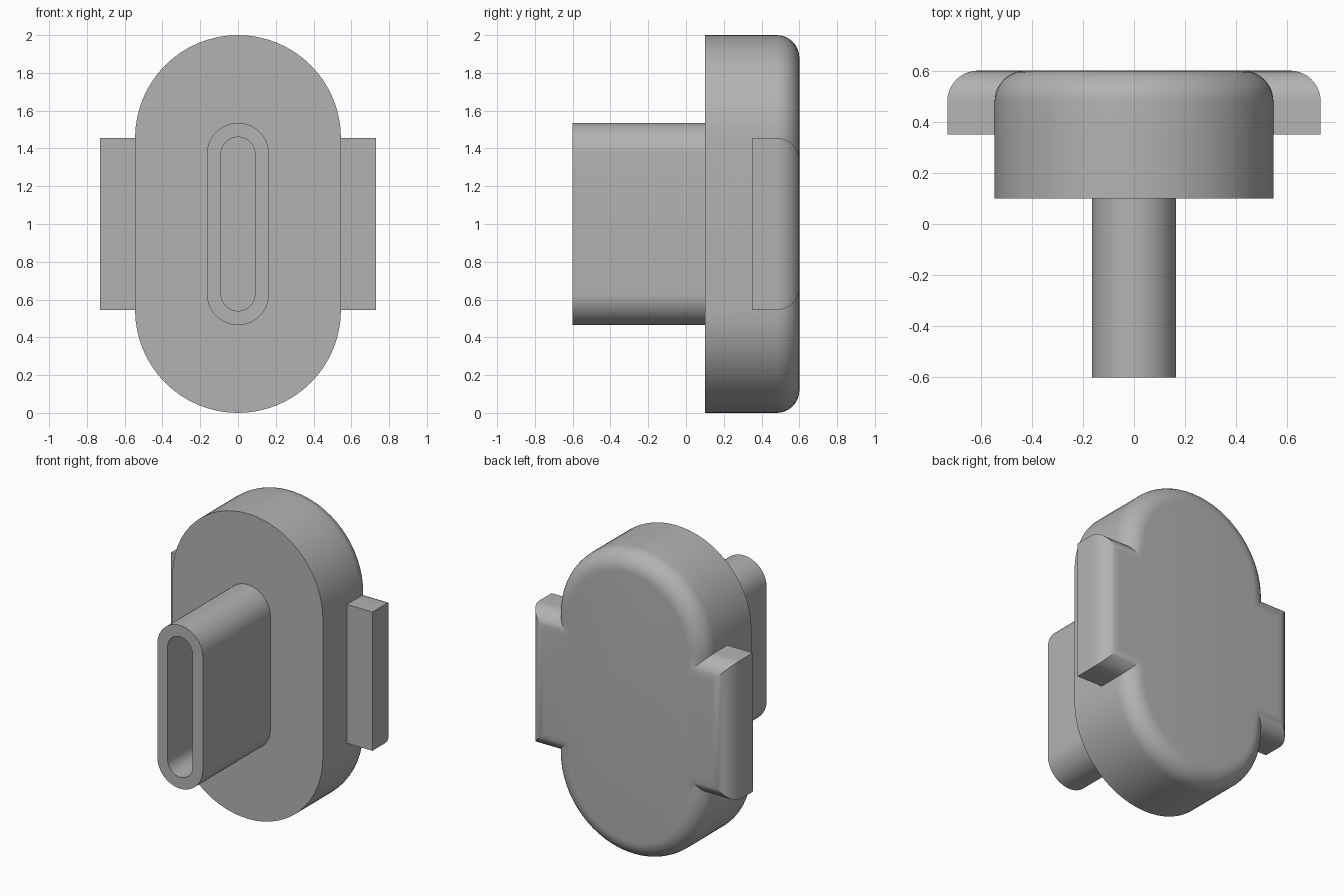
import bpy, bmesh
from math import sin, cos, pi, radians

cube = bpy.data.objects.get("Cube")
if cube:
    bpy.data.objects.remove(cube)

grey = bpy.data.materials.new("plain grey")
grey.use_nodes = True
colour = (0.45, 0.45, 0.45, 1)
grey.diffuse_color = colour
grey.node_tree.nodes["Principled BSDF"].inputs["Base Color"].default_value = colour

MID = 1.0      # height of the centre
STEPS = 32     # segments in each half-round end


def slot(radius, half, y, tab=None):
    """Upright rounded slot outline; tab = (reach in x, half height) adds side ears."""
    points = []
    for side in (1, -1):
        for i in range(STEPS + 1):
            a = pi * i / STEPS
            points.append((side * radius * cos(a), y, MID + side * (half + radius * sin(a))))
        if tab:
            reach, h = tab
            for x, z in ((radius, h), (reach, h), (reach, -h), (radius, -h)):
                points.append((-side * x, y, MID + side * z))
    return points


def loft(name, rings, cap_start, cap_end):
    """Skin a list of matching outlines."""
    bm = bmesh.new()
    loops = [[bm.verts.new(p) for p in ring] for ring in rings]
    n = len(loops[0])
    for a, b in zip(loops, loops[1:]):
        for i in range(n):
            j = (i + 1) % n
            bm.faces.new((a[i], a[j], b[j], b[i]))
    if cap_start:
        bm.faces.new(loops[0])
    if cap_end:
        bm.faces.new(loops[-1])
    bmesh.ops.remove_doubles(bm, verts=bm.verts, dist=1e-5)
    bmesh.ops.dissolve_degenerate(bm, edges=bm.edges, dist=1e-5)
    bmesh.ops.recalc_face_normals(bm, faces=bm.faces)
    mesh = bpy.data.meshes.new(name)
    bm.to_mesh(mesh)
    bm.free()
    mesh.materials.append(grey)
    obj = bpy.data.objects.new(name, mesh)
    bpy.context.collection.objects.link(obj)
    bpy.ops.object.select_all(action="DESELECT")
    obj.select_set(True)
    bpy.context.view_layer.objects.active = obj
    bpy.ops.object.shade_smooth_by_angle(angle=radians(30))
    return obj


# Grip: thick slot with side ears and a rounded back rim
R, HALF, REACH = 0.545, 0.455, 0.73
FRONT, EAR, BACK, FILLET = 0.10, 0.35, 0.60, 0.12
rings = [slot(R, HALF, y, (R, HALF)) for y in (FRONT, EAR)]
rings.append(slot(R, HALF, EAR, (REACH, HALF)))
for i in range(11):
    a = pi / 2 * i / 10
    inset = FILLET * (1 - cos(a))
    y = BACK - FILLET + FILLET * sin(a)
    rings.append(slot(R - inset, HALF, y, (REACH - inset, HALF - inset)))
loft("grip", rings, True, True)

# Plug: hollow slot-shaped tube on the front, closed by the grip
OUTER, INNER, STRAIGHT, TIP = 0.165, 0.09, 0.37, -0.60
loft("plug", [
    slot(OUTER, STRAIGHT, FRONT),
    slot(OUTER, STRAIGHT, TIP),
    slot(INNER, STRAIGHT, TIP),
    slot(INNER, STRAIGHT, FRONT),
], False, False)
